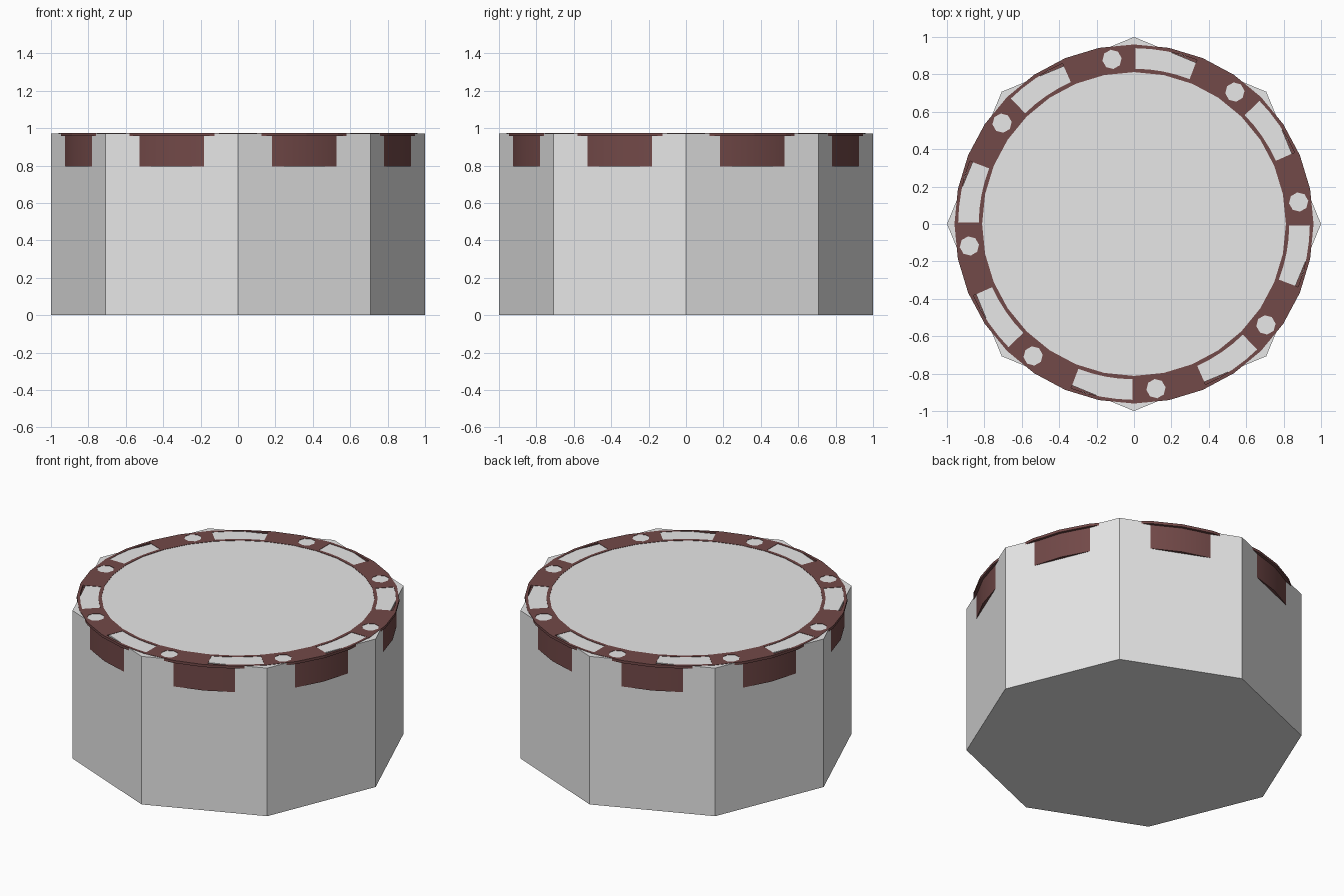
import bpy, bmesh, math

if "Cube" in bpy.data.objects:
    bpy.data.objects.remove(bpy.data.objects["Cube"])


def material(name, rgb):
    m = bpy.data.materials.new(name)
    m.diffuse_color = (*rgb, 1)
    m.use_nodes = True
    m.node_tree.nodes["Principled BSDF"].inputs["Base Color"].default_value = m.diffuse_color
    return m


GREY = material("light_grey", (0.8, 0.8, 0.8))
BROWN = material("dark_red_brown", (0.17, 0.067, 0.065))


def finish(name, bm, mat):
    bmesh.ops.recalc_face_normals(bm, faces=bm.faces)
    me = bpy.data.meshes.new(name)
    bm.to_mesh(me)
    bm.free()
    me.materials.append(mat)
    ob = bpy.data.objects.new(name, me)
    bpy.context.collection.objects.link(ob)
    return ob


def prism(bm, pts, z0, z1):
    low = [bm.verts.new((x, y, z0)) for x, y in pts]
    top = [bm.verts.new((x, y, z1)) for x, y in pts]
    n = len(pts)
    bm.faces.new(low[::-1])
    bm.faces.new(top)
    for i in range(n):
        j = (i + 1) % n
        bm.faces.new((low[i], low[j], top[j], top[i]))


def polar(r, deg):
    a = math.radians(deg)
    return r * math.cos(a), r * math.sin(a)


def tube(name, r0, r1, z0, z1, mat, n=32):
    bm = bmesh.new()
    rings = []
    for r, z in ((r0, z0), (r1, z0), (r1, z1), (r0, z1)):
        rings.append([bm.verts.new((*polar(r, 360 * i / n), z)) for i in range(n)])
    for k in range(4):
        a, b = rings[k], rings[(k + 1) % 4]
        for i in range(n):
            j = (i + 1) % n
            bm.faces.new((a[i], a[j], b[j], b[i]))
    return finish(name, bm, mat)


def smooth(ob):
    bpy.ops.object.select_all(action='DESELECT')
    ob.select_set(True)
    bpy.context.view_layer.objects.active = ob
    bpy.ops.object.shade_smooth_by_angle(angle=math.radians(30))


# Octagonal body
bm = bmesh.new()
prism(bm, [polar(1, 45 * i) for i in range(8)], 0, 0.972)
finish("octagonal_body", bm, GREY)

# Ring wall showing through the flat sides
smooth(tube("ring_wall", 0.90, 0.943, 0.795, 0.96, BROWN))

# Flat top flange
flange = tube("ring_flange", 0.812, 0.96, 0.957, 0.974, BROWN)

# Curved slots and round holes, eight of each
bm = bmesh.new()
for k in range(8):
    angles = [45 * k - 0.5 - 20.5 * t / 4 for t in range(5)]
    prism(bm, [polar(0.94, a) for a in angles] + [polar(0.83, a) for a in angles[::-1]], 0.9, 1.05)
    cx, cy = polar(0.888, 45 * k + 7.6)
    hole = [polar(0.052, 45 * i + 45 * k + 7.6) for i in range(8)]
    prism(bm, [(cx + x, cy + y) for x, y in hole], 0.9, 1.05)
cutter = finish("slot_cutter", bm, BROWN)
cutter.hide_render = True

mod = flange.modifiers.new("slots", 'BOOLEAN')
mod.operation = 'DIFFERENCE'
mod.solver = 'EXACT'
mod.object = cutter
bpy.context.view_layer.objects.active = flange
bpy.ops.object.modifier_apply(modifier="slots")
bpy.data.objects.remove(cutter)
